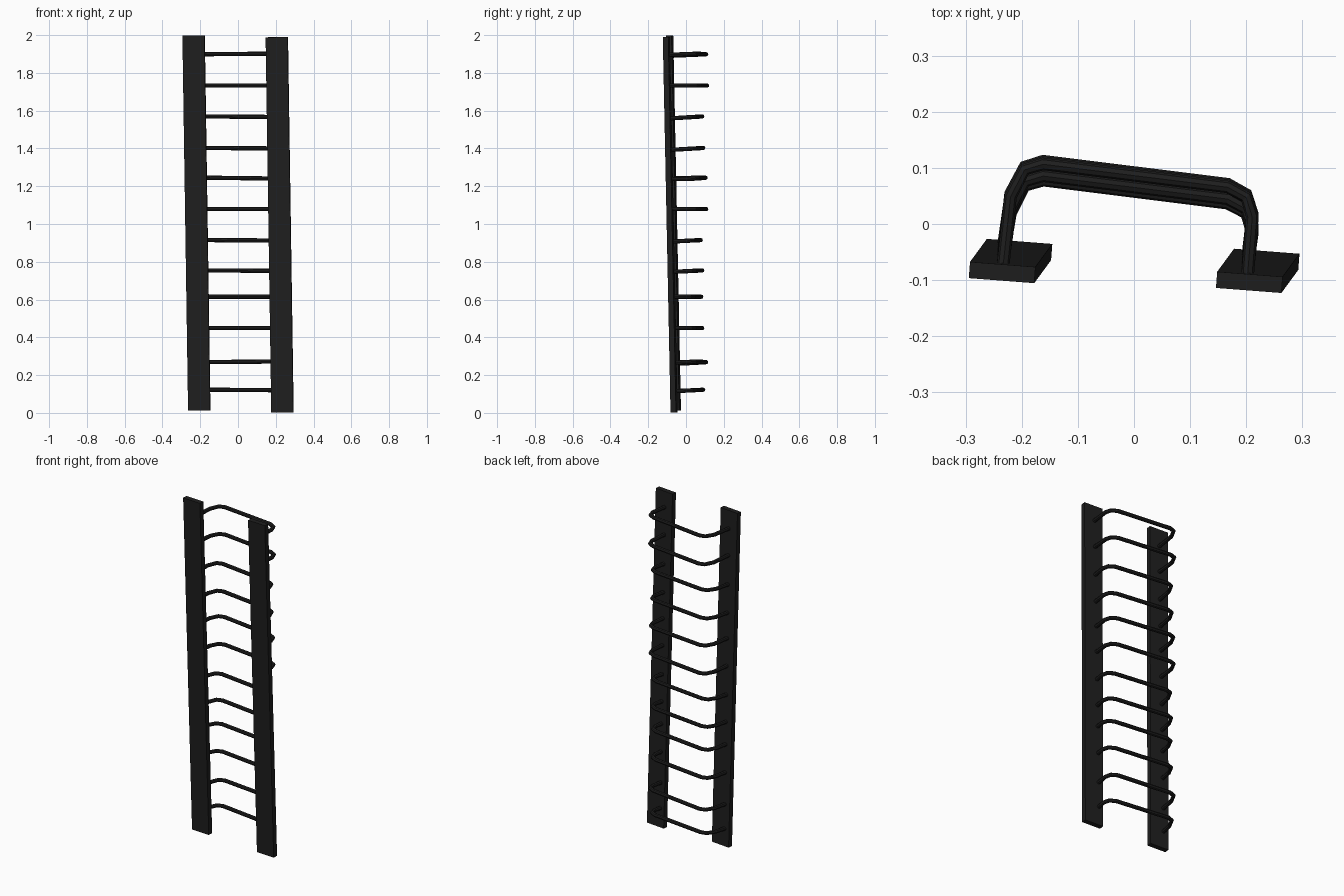
import bpy, bmesh, math
from mathutils import Vector, Matrix

if "Cube" in bpy.data.objects:
    bpy.data.objects.remove(bpy.data.objects["Cube"])

# one flat near-black paint
black = bpy.data.materials.new("black_paint")
black.diffuse_color = (0.013, 0.013, 0.013, 1)
black.use_nodes = True
black.node_tree.nodes["Principled BSDF"].inputs["Base Color"].default_value = black.diffuse_color


def rail(name, bottom, top, width=0.117, depth=0.029, yaw=math.radians(-4.4)):
    """Flat bar between two points, slightly leaning and turned."""
    bottom, top = Vector(bottom), Vector(top)
    up = (top - bottom).normalized()
    side = Vector((math.cos(yaw), math.sin(yaw), 0))
    side = (side - up * side.dot(up)).normalized()
    back = up.cross(side)
    m = Matrix((side * width, back * depth, top - bottom)).transposed().to_4x4()
    m.translation = (bottom + top) / 2
    bm = bmesh.new()
    bmesh.ops.create_cube(bm, size=1, matrix=m)
    me = bpy.data.meshes.new(name)
    bm.to_mesh(me)
    bm.free()
    me.materials.append(black)
    bpy.context.collection.objects.link(bpy.data.objects.new(name, me))


def rung(name, z, dy, tilt, roll):
    """Round U-shaped bar with faceted bends, ends sunk into the rails."""
    lean = 0.041 * (1 - z / 2)
    path = [(-0.234, -0.083 + lean), (-0.220, 0.056 + dy), (-0.195, 0.104 + dy),
            (-0.162, 0.114 + dy), (0.167, 0.073 + dy), (0.200, 0.055 + dy),
            (0.211, 0.020 + dy), (0.202, -0.100 + lean)]
    cu = bpy.data.curves.new(name, 'CURVE')
    cu.dimensions = '3D'
    cu.bevel_depth = 0.0113
    cu.bevel_resolution = 2
    cu.use_fill_caps = True
    sp = cu.splines.new('POLY')
    sp.points.add(len(path) - 1)
    for p, (x, y) in zip(sp.points, path):
        p.co = (x, y, z + tilt * (y - 0.08) + roll * x, 1)
    sp.use_smooth = False
    cu.materials.append(black)
    bpy.context.collection.objects.link(bpy.data.objects.new(name, cu))


# two leaning side rails
rail("left_rail", (-0.205, -0.0455, 0.013), (-0.235, -0.0865, 1.998))
rail("right_rail", (0.2355, -0.063, 0.002), (0.2055, -0.104, 1.989))

# hand-placed, slightly uneven rungs: height, furthest y, tilt, roll
rungs = [(1.90, .119, .04, .012), (1.733, .124, .0, .0), (1.569, .098, .06, .0),
         (1.402, .103, .06, .0), (1.243, .116, .02, -.01), (1.079, .119, .0, .0),
         (0.915, .090, .05, .0), (0.754, .098, .05, .0), (0.615, .093, .0, .0),
         (0.449, .098, .0, .0), (0.270, .119, .05, .015), (0.122, .103, .05, .0)]
for i, (z, y_max, tilt, roll) in enumerate(rungs):
    rung(f"rung_{i + 1}", z, y_max - 0.126, tilt, roll)
